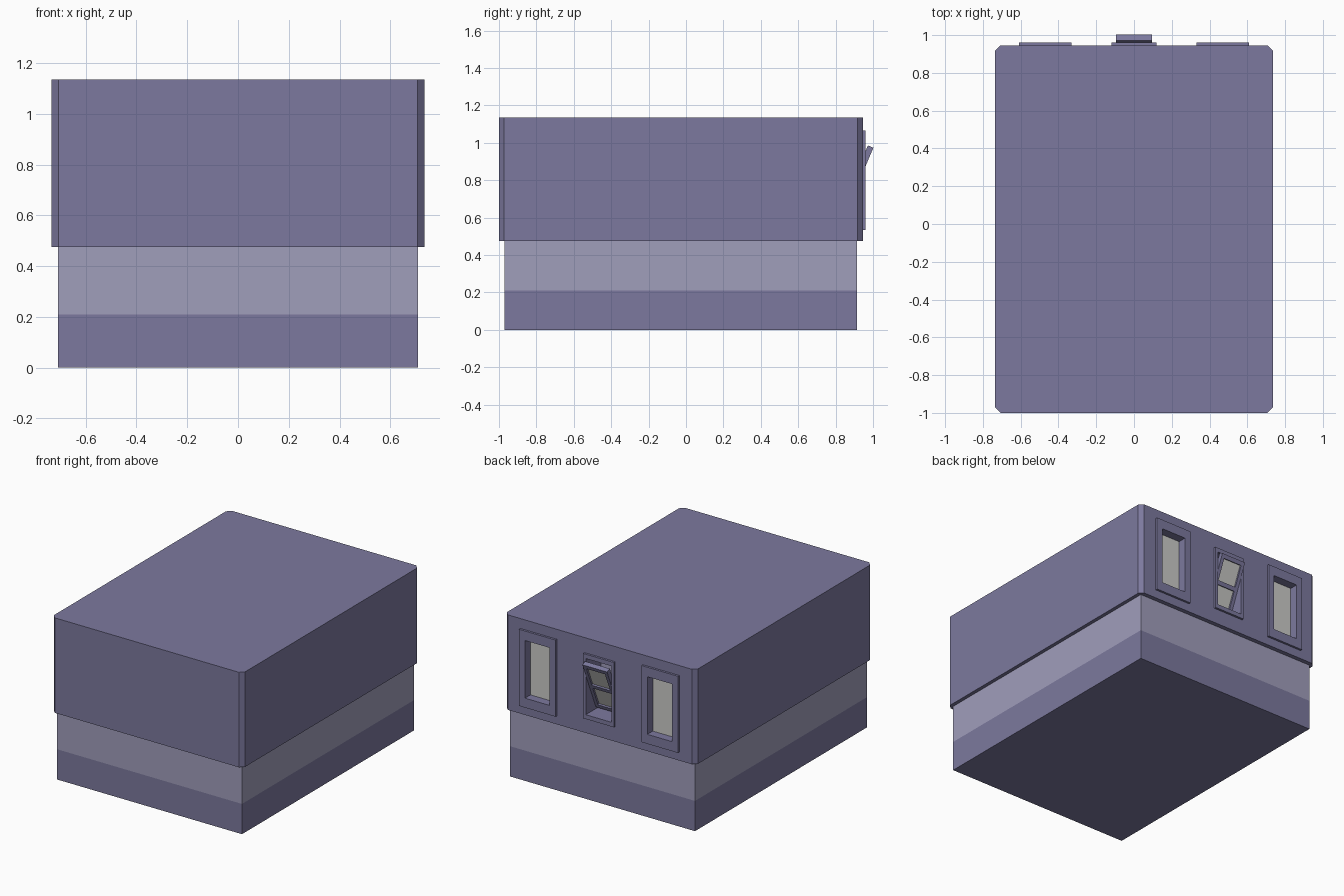
import bpy, bmesh, math
from mathutils import Vector

cube = bpy.data.objects.get("Cube")
if cube:
    bpy.data.objects.remove(cube, do_unlink=True)


def material(name, rgb):
    m = bpy.data.materials.new(name)
    m.use_nodes = True
    m.diffuse_color = (*rgb, 1)
    m.node_tree.nodes["Principled BSDF"].inputs["Base Color"].default_value = (*rgb, 1)
    return m


PURPLE = material("dusty purple", (0.202, 0.191, 0.342))
LILAC = material("pale lilac", (0.352, 0.342, 0.497))
GLASS = material("pale grey glass", (0.60, 0.60, 0.58))


def finish(name, bm, *mats):
    bmesh.ops.recalc_face_normals(bm, faces=bm.faces)
    me = bpy.data.meshes.new(name)
    bm.to_mesh(me)
    bm.free()
    for m in mats:
        me.materials.append(m)
    ob = bpy.data.objects.new(name, me)
    bpy.context.collection.objects.link(ob)
    return ob


def add_box(bm, lo, hi):
    lo, hi = Vector(lo), Vector(hi)
    verts = bmesh.ops.create_cube(bm, size=1)["verts"]
    for v in verts:
        v.co = (lo + hi) / 2 + v.co * (hi - lo)


def box(name, lo, hi, mat):
    bm = bmesh.new()
    add_box(bm, lo, hi)
    return finish(name, bm, mat)


def ring(name, w, h, depth, side, end, rails=()):
    """Rectangular frame in the x-z plane, with optional cross rails."""
    bm = bmesh.new()
    loops = []
    for y in (-depth / 2, depth / 2):
        for a, b in ((w / 2, h / 2), (w / 2 - side, h / 2 - end)):
            loops.append([bm.verts.new((sx * a, y, sz * b))
                          for sx, sz in ((-1, -1), (1, -1), (1, 1), (-1, 1))])
    outer_in, inner_in, outer_out, inner_out = loops
    for p, q in ((outer_in, inner_in), (inner_in, inner_out),
                 (inner_out, outer_out), (outer_out, outer_in)):
        for i in range(4):
            j = (i + 1) % 4
            bm.faces.new((p[i], p[j], q[j], q[i]))
    bmesh.ops.recalc_face_normals(bm, faces=bm.faces)
    for z in rails:
        add_box(bm, (side - w / 2, -depth / 2, z - end / 2),
                (w / 2 - side, depth / 2, z + end / 2))
    return finish(name, bm, PURPLE)


# Lower storey: the upper half is pale
bm = bmesh.new()
add_box(bm, (-0.71, -0.97, 0), (0.71, 0.915, 0.475))
bmesh.ops.bisect_plane(bm, geom=bm.verts[:] + bm.edges[:] + bm.faces[:],
                       plane_co=(0, 0, 0.21), plane_no=(0, 0, 1))
for f in bm.faces:
    f.material_index = int(f.calc_center_median().z > 0.22)
finish("lower_storey", bm, PURPLE, LILAC)

# Upper storey: overhanging block with chamfered vertical corners
WALL = 0.945
bm = bmesh.new()
add_box(bm, (-0.735, -1, 0.475), (0.735, WALL, 1.135))
upright = [e for e in bm.edges if abs(e.verts[0].co.z - e.verts[1].co.z) > 0.1]
bmesh.ops.bevel(bm, geom=upright, offset=0.028, segments=1, affect='EDGES')
upper = finish("upper_storey", bm, PURPLE)

# Window openings in the back wall
SIDE_X, SIDE_Z, MID_Z = 0.47, 0.80, 0.805
bm = bmesh.new()
for x in (-SIDE_X, SIDE_X):
    add_box(bm, (x - 0.095, 0.88, SIDE_Z - 0.2), (x + 0.095, 1.1, SIDE_Z + 0.2))
add_box(bm, (-0.098, 0.79, MID_Z - 0.195), (0.098, 1.1, MID_Z + 0.195))
cutter = finish("opening_cutter", bm, PURPLE)
cutter.hide_render = True
mod = upper.modifiers.new("openings", 'BOOLEAN')
mod.object = cutter
mod.solver = 'EXACT'
bpy.context.view_layer.objects.active = upper
bpy.ops.object.modifier_apply(modifier=mod.name)
bpy.data.objects.remove(cutter, do_unlink=True)

# Fixed side windows
for side, x in (("left", SIDE_X), ("right", -SIDE_X)):
    frame = ring(side + "_window_frame", 0.28, 0.532, 0.02, 0.045, 0.066)
    frame.location = (x, WALL + 0.005, SIDE_Z)
    box(side + "_window_glass", (x - 0.095, 0.875, SIDE_Z - 0.2),
        (x + 0.095, 0.9, SIDE_Z + 0.2), GLASS)

# Middle window: frame, pale backing and a tilted sash with two panes
frame = ring("middle_window_frame", 0.236, 0.45, 0.02, 0.02, 0.03)
frame.location = (0, WALL + 0.005, MID_Z)
box("middle_window_backing", (-0.098, 0.785, MID_Z - 0.195),
    (0.098, 0.795, MID_Z + 0.195), LILAC)
sash = ring("tilted_sash", 0.19, 0.38, 0.032, 0.024, 0.028, rails=(0,))
pane = box("tilted_sash_glass", (-0.071, -0.004, -0.162), (0.071, 0.004, 0.162), GLASS)
for ob in (sash, pane):
    ob.location = (0, 0.913, MID_Z)
    ob.rotation_euler.x = math.radians(-23)
